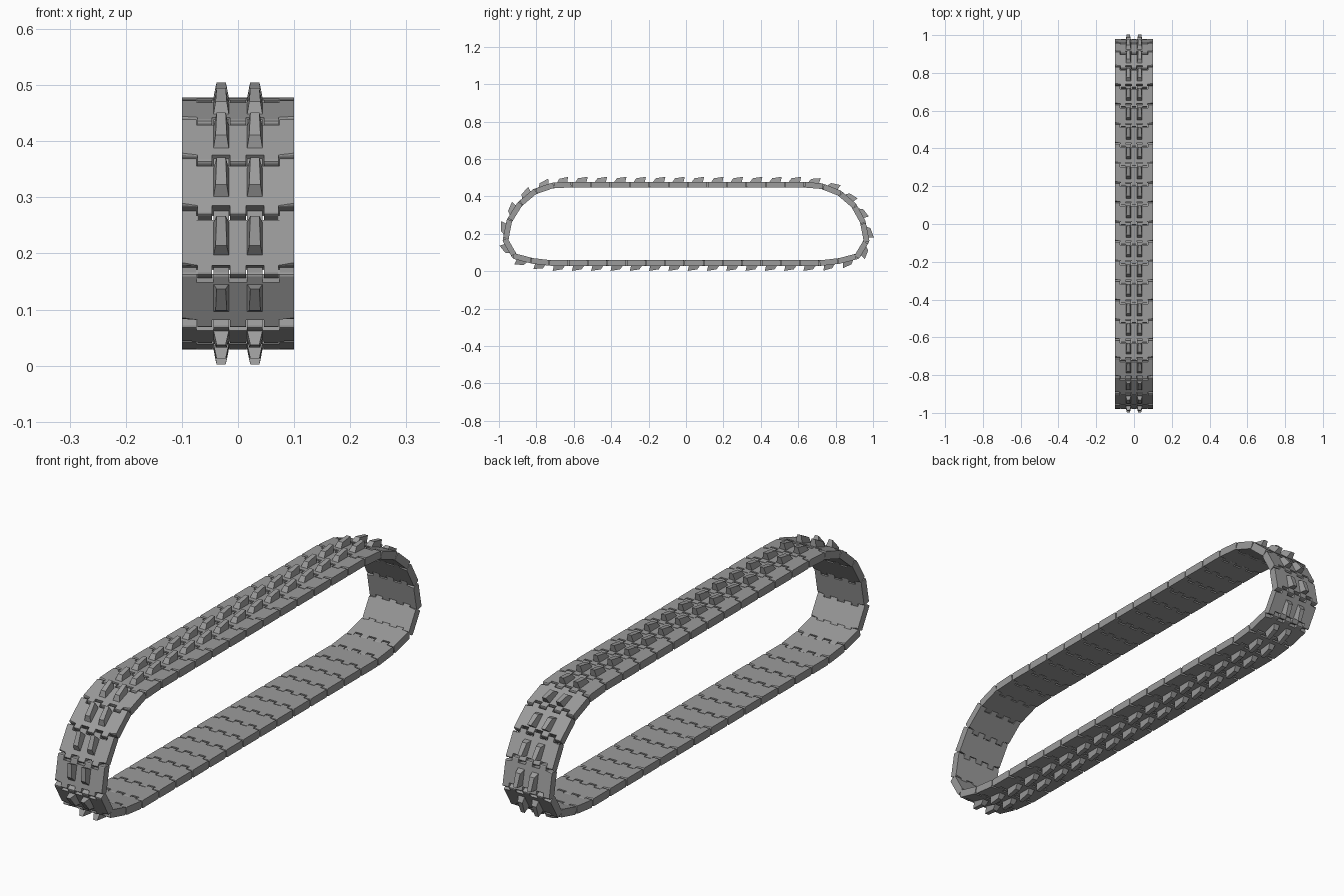
import bpy
import bmesh
from mathutils import Matrix, Vector

cube = bpy.data.objects.get("Cube")
if cube:
    bpy.data.objects.remove(cube, do_unlink=True)

PITCH = 0.104    # nominal link length
HALF_T = 0.015   # half plate thickness
TOOTH = 0.009    # how far hinge tabs pass the pin line
GAP = 0.002      # clearance around the tabs

steel = bpy.data.materials.new("track_grey")
steel.use_nodes = True
grey = (0.33, 0.33, 0.33, 1)
steel.diffuse_color = grey
steel.node_tree.nodes["Principled BSDF"].inputs["Base Color"].default_value = grey


def castellated_edge(base, gap_sign):
    """Zigzag edge from left to right with interlocking hinge tabs."""
    steps = [0.015, 0.045, 0.073]
    stops = [-0.1] + [-s for s in reversed(steps)] + steps + [0.1]
    points = []
    for i in range(len(stops) - 1):
        high = i % 2 == 0
        y = base + (TOOTH if high else -TOOTH) + gap_sign * GAP
        # narrow this link's own tabs so they clear their neighbours
        inset = GAP / 2 * (1 if high == (gap_sign < 0) else -1)
        x0 = stops[i] + (inset if i else 0)
        x1 = stops[i + 1] - (inset if i < len(stops) - 2 else 0)
        points += [(x0, y), (x1, y)]
    return points


def add_plate(bm):
    outline = castellated_edge(-PITCH / 2, 1) + castellated_edge(PITCH / 2, -1)[::-1]
    verts = [bm.verts.new((x, y, -HALF_T)) for x, y in outline]
    face = bm.faces.new(verts)
    raised = bmesh.ops.extrude_face_region(bm, geom=[face])["geom"]
    top = [v for v in raised if isinstance(v, bmesh.types.BMVert)]
    bmesh.ops.translate(bm, verts=top, vec=(0, 0, 2 * HALF_T))
    # soften the rims across the hinge ends
    rims = [e for e in bm.edges
            if abs(e.verts[0].co.z - e.verts[1].co.z) < 1e-6
            and abs(e.verts[0].co.y - e.verts[1].co.y) < 1e-6]
    bmesh.ops.bevel(bm, geom=rims, offset=0.005, segments=2, profile=0.5,
                    affect='EDGES')


def add_grouser(bm, x):
    """Forward-leaning wedge that narrows towards its tip."""
    profile = [(-0.024, HALF_T - 0.002, 0.014), (-0.009, 0.034, 0.010),
               (0.043, 0.042, 0.008), (0.036, HALF_T - 0.002, 0.014)]
    left = [bm.verts.new((x - w, y, z)) for y, z, w in profile]
    right = [bm.verts.new((x + w, y, z)) for y, z, w in profile]
    bm.faces.new(left)
    bm.faces.new(right[::-1])
    for i in range(4):
        j = (i + 1) % 4
        bm.faces.new((left[i], right[i], right[j], left[j]))


# One link mesh shared by the whole track
bm = bmesh.new()
add_plate(bm)
for side in (-0.03, 0.03):
    add_grouser(bm, side)
bmesh.ops.recalc_face_normals(bm, faces=bm.faces[:])
link_mesh = bpy.data.meshes.new("track_link")
bm.to_mesh(link_mesh)
bm.free()
link_mesh.materials.append(steel)


def run(start, end, count):
    a, b = Vector(start), Vector(end)
    return [a.lerp(b, i / count) for i in range(count)]


# Hinge pin positions (y, z) around the loop
rear_end = [(0.725, 0.455), (0.82, 0.418), (0.897, 0.352), (0.945, 0.265),
            (0.965, 0.163), (0.916, 0.08), (0.82, 0.055)]
front_end = [(-0.82, 0.055), (-0.916, 0.08), (-0.965, 0.165), (-0.945, 0.268),
             (-0.89, 0.357), (-0.81, 0.425)]
pins = run((-0.715, 0.458), (-0.62, 0.463), 1)
pins += run((-0.62, 0.463), (0.625, 0.463), 12) + [Vector((0.625, 0.463))]
pins += [Vector(p) for p in rear_end]
pins += run((0.722, 0.044), (-0.722, 0.044), 14) + [Vector((-0.722, 0.044))]
pins += [Vector(p) for p in front_end]

# Lay a link between each pair of pins
for i, a in enumerate(pins):
    b = pins[(i + 1) % len(pins)]
    step = b - a
    along = Vector((0, step.x, step.y)).normalized()
    across = Vector((1, 0, 0))
    outward = across.cross(along)
    mid = (a + b) / 2
    turn = Matrix((across, along, outward)).transposed().to_4x4()
    link = bpy.data.objects.new(f"track_link_{i + 1:02d}", link_mesh)
    link.matrix_world = (Matrix.Translation((0, mid.x, mid.y)) @ turn
                         @ Matrix.Diagonal((1, step.length / PITCH, 1, 1)))
    bpy.context.scene.collection.objects.link(link)
